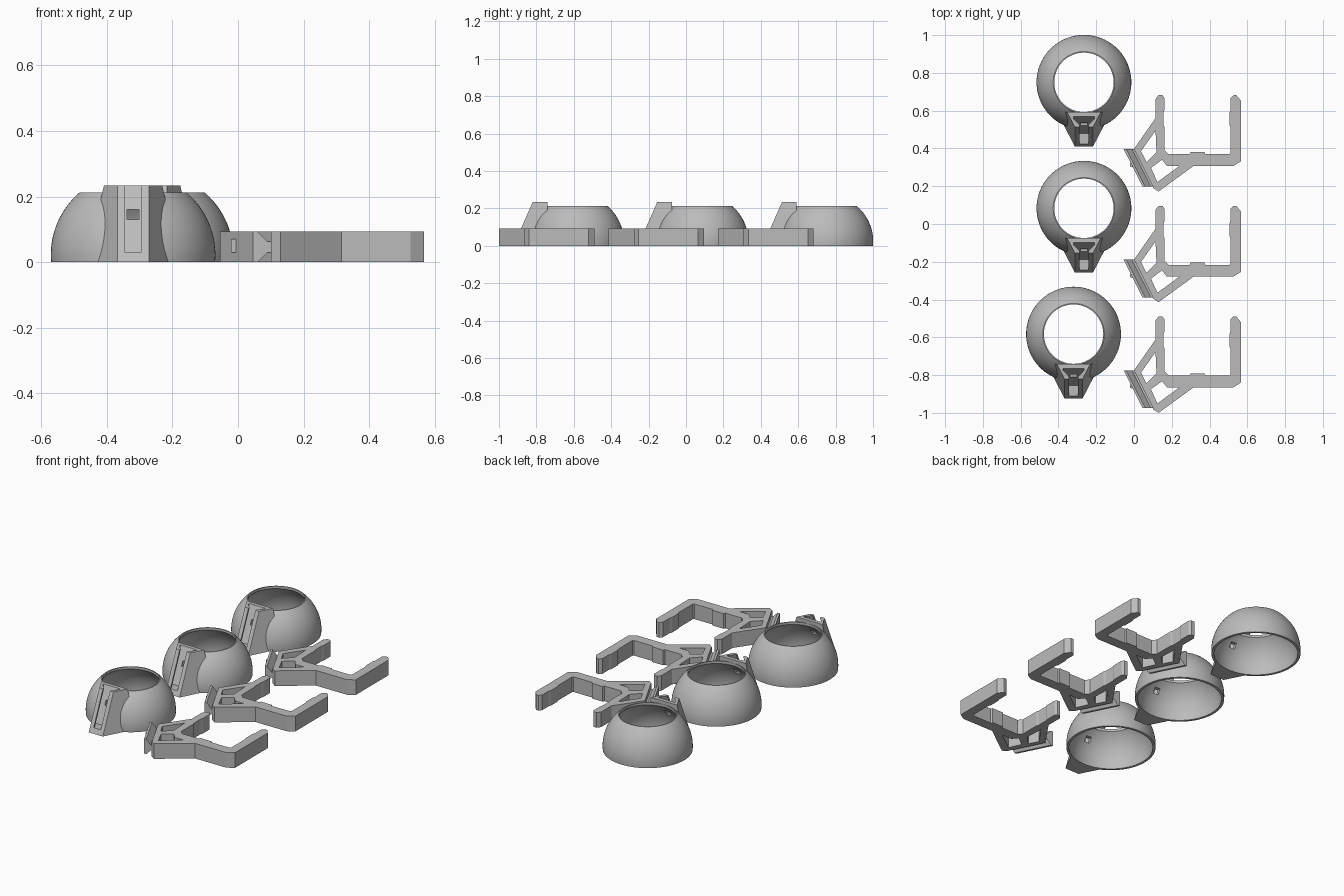
import bpy, bmesh, math
from mathutils import Vector

if "Cube" in bpy.data.objects:
    bpy.data.objects.remove(bpy.data.objects["Cube"])

grey = bpy.data.materials.new("plain grey")
grey.diffuse_color = (0.5, 0.5, 0.5, 1)
grey.use_nodes = True
grey.node_tree.nodes["Principled BSDF"].inputs["Base Color"].default_value = grey.diffuse_color


def make(name, bm):
    bmesh.ops.recalc_face_normals(bm, faces=bm.faces)
    me = bpy.data.meshes.new(name)
    bm.to_mesh(me)
    bm.free()
    me.materials.append(grey)
    ob = bpy.data.objects.new(name, me)
    bpy.context.collection.objects.link(ob)
    return ob


def prism(name, pts, vec):
    """Extrude a 3D polygon along a vector (may be sheared)."""
    bm = bmesh.new()
    a = [bm.verts.new(p) for p in pts]
    b = [bm.verts.new(Vector(p) + Vector(vec)) for p in pts]
    bm.faces.new(a)
    bm.faces.new(b)
    n = len(a)
    for i in range(n):
        j = (i + 1) % n
        bm.faces.new((a[i], a[j], b[j], b[i]))
    return make(name, bm)


def revolve(name, profile, steps=96):
    """Solid of revolution from (radius, z) points, capped top and bottom."""
    bm = bmesh.new()
    rings = [[bm.verts.new((r * math.cos(t), r * math.sin(t), z))
              for t in (2 * math.pi * k / steps for k in range(steps))]
             for r, z in profile]
    for lo, hi in zip(rings, rings[1:]):
        for k in range(steps):
            m = (k + 1) % steps
            bm.faces.new((lo[k], lo[m], hi[m], hi[k]))
    bm.faces.new(rings[0])
    bm.faces.new(rings[-1])
    return make(name, bm)


def boolean(ob, tool, op):
    mod = ob.modifiers.new("bool", 'BOOLEAN')
    mod.object, mod.operation, mod.solver = tool, op, 'EXACT'
    dg = bpy.context.evaluated_depsgraph_get()
    me = bpy.data.meshes.new_from_object(ob.evaluated_get(dg))
    ob.modifiers.clear()
    ob.data = me
    bpy.data.objects.remove(tool)


def smooth(ob):
    bpy.ops.object.select_all(action='DESELECT')
    ob.select_set(True)
    bpy.context.view_layer.objects.active = ob
    bpy.ops.object.shade_smooth_by_angle(angle=math.radians(25))


def repeat(ob, places):
    base = ob.name
    for i, (x, y) in enumerate(places):
        o = ob if i == 0 else ob.copy()
        if i:
            bpy.context.collection.objects.link(o)
        o.name = f"{base}_{i + 1}"
        o.location = (x, y, 0)


def arc(radius, zc, z0, z1, n):
    return [(math.sqrt(radius ** 2 - (z - zc) ** 2), z)
            for z in (zc + radius * math.sin(a) for a in
                      (math.asin((z0 - zc) / radius) + k / n *
                       (math.asin((z1 - zc) / radius) - math.asin((z0 - zc) / radius))
                       for k in range(n + 1)))]


# ---- dome cup: hollow truncated sphere with a sloping mount ----
ZC, LEAN = 0.022, 0.442
dome = revolve("dome_cup", arc(0.251, ZC, 0, 0.213, 24))


def leaning(name, section, z0, z1):
    """Prism following the mount's slope; section is (half width, depth)."""
    pts = [(-w, d) for w, d in section] + [(w, d) for w, d in reversed(section)]
    return prism(name, [(x, -0.34 + LEAN * z0 + d, z0) for x, d in pts],
                 (0, LEAN * (z1 - z0), z1 - z0))


mount = leaning("mount", [(0.048, 0), (0.09, 0.08), (0.09, 0.084)], 0, 0.234)
bpy.data.objects.remove(mount)
# mount: flared block with an upright back hidden inside the dome
bm = bmesh.new()
BACK, FLARE = -0.158, 0.52
corners = []
for z in (0, 0.234):
    f = -0.34 + LEAN * z
    h = 0.048 + FLARE * (BACK - f)
    corners.append([bm.verts.new(p) for p in
                    ((-0.048, f, z), (0.048, f, z), (h, BACK, z), (-h, BACK, z))])
lo, hi = corners
bm.faces.new(lo)
bm.faces.new(hi)
for i in range(4):
    j = (i + 1) % 4
    bm.faces.new((lo[i], lo[j], hi[j], hi[i]))
boolean(dome, make("mount", bm), 'UNION')

# hollow inside with the round top opening
z_meet = ZC + math.sqrt(0.236 ** 2 - 0.157 ** 2)
inner = [(0.235, -0.02)] + arc(0.236, ZC, 0, z_meet, 20) + [(0.157, 0.3)]
boolean(dome, revolve("hollow", inner), 'DIFFERENCE')
# dovetail slot, closed at the bottom
slot = leaning("slot", [(0.024, -0.02), (0.024, 0.012), (0.056, 0.045), (0.056, 0.055)],
               0.03, 0.26)
boolean(dome, slot, 'DIFFERENCE')
# square latch hole
latch = prism("latch_hole", [(-0.018, -0.24, 0.13), (0.018, -0.24, 0.13),
                             (0.018, -0.24, 0.16), (-0.018, -0.24, 0.16)], (0, 0.12, 0))
boolean(dome, latch, 'DIFFERENCE')
smooth(dome)
repeat(dome, [(-0.265, 0.75), (-0.265, 0.083), (-0.32, -0.583)])

# ---- clip: flat fork with a triangular braced side ----
H = 0.093
outline = [(0, .225), (.114, .389), (.114, .489), (.13, .51), (.151, .51), (.161, .495),
           (.161, .431), (.156, .415), (.156, .352), (.161, .341), (.161, .22),
           (.183, .198), (.294, .198), (.299, .209), (.373, .209), (.378, .198),
           (.505, .198), (.511, .204), (.511, .341), (.505, .352), (.505, .415),
           (.511, .431), (.511, .495), (.526, .51), (.542, .51), (.567, .479),
           (.567, .161), (.526, .135), (.315, .135), (.13, 0), (.1, .02), (.1, .026)]
clip = prism("clip_fork", [(x, y, 0) for x, y in outline], (0, 0, H))
holes = [[(.037, .213), (.114, .322), (.119, .209), (.066, .156)],
         [(.09, .125), (.148, .168), (.175, .135), (.24, .135), (.124, .05)]]
for pts in holes:
    boolean(clip, prism("brace_hole", [(x, y, -0.05) for x, y in pts], (0, 0, 0.2)),
            'DIFFERENCE')

# dovetail tongue along the slanted side
half = [(0, 0), (.014, 0), (.044, .03), (.058, .03)]
section = half + [(x, H - z) for x, z in reversed(half)]
tongue = prism("clip_tongue", [(-.055 + x, .225, z) for x, z in section], (.1, -.199, 0))
# latch nub on the tongue
nub = prism("clip_nub", [(-.022, .133, .03), (-.022, .150, .03), (-.008, .150, .03),
                         (.002, .125, .03)], (0, 0, .04))
for part in (clip, tongue, nub):
    repeat(part, [(0, 0.172), (0, -0.414), (0, -1.0)])
